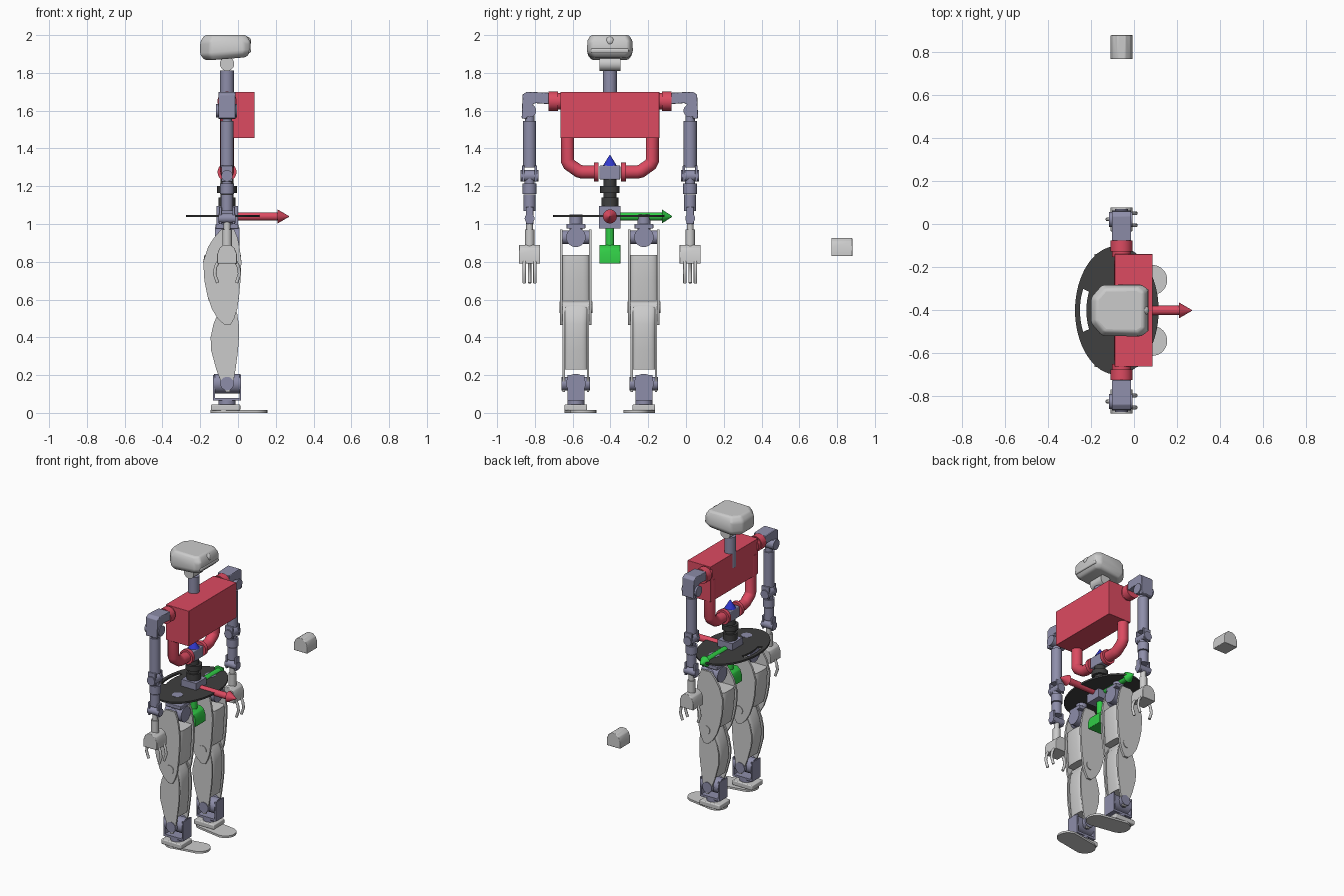
import bpy, bmesh, math
from mathutils import Vector

if "Cube" in bpy.data.objects:
    bpy.data.objects.remove(bpy.data.objects["Cube"])

CX, CY = -0.058, -0.403   # robot centre line (it faces +x)


def mat(name, r, g, b):
    m = bpy.data.materials.new(name)
    m.diffuse_color = (r, g, b, 1)
    m.use_nodes = True
    m.node_tree.nodes["Principled BSDF"].inputs["Base Color"].default_value = m.diffuse_color
    return m


RED = mat("red", 0.72, 0.07, 0.12)
STEEL = mat("steel_blue", 0.27, 0.27, 0.40)
GREEN = mat("green", 0.03, 0.6, 0.06)
BLUE = mat("blue", 0.03, 0.04, 0.62)
DARK = mat("dark", 0.05, 0.05, 0.05)


def finish(bm, name, m=None, bevel=0, angle=35):
    bmesh.ops.recalc_face_normals(bm, faces=bm.faces)
    me = bpy.data.meshes.new(name)
    bm.to_mesh(me)
    bm.free()
    ob = bpy.data.objects.new(name, me)
    bpy.context.collection.objects.link(ob)
    if m:
        me.materials.append(m)
    bpy.ops.object.select_all(action='DESELECT')
    ob.select_set(True)
    bpy.context.view_layer.objects.active = ob
    bpy.ops.object.shade_smooth_by_angle(angle=math.radians(angle))
    if bevel:
        b = ob.modifiers.new("bevel", 'BEVEL')
        b.width, b.segments = bevel, 3
    return ob


def box(name, x, y, z, m=None, bevel=0):
    """Box from (min, max) ranges."""
    bm = bmesh.new()
    bmesh.ops.create_cube(bm, size=1)
    for v in bm.verts:
        v.co = [(r[0] + r[1]) / 2 + c * (r[1] - r[0]) for r, c in zip((x, y, z), v.co)]
    return finish(bm, name, m, bevel)


def rod(name, a, b, r, m=None, r2=None, n=28):
    """Cylinder or cone between two points."""
    a, b = Vector(a), Vector(b)
    bm = bmesh.new()
    bmesh.ops.create_cone(bm, cap_ends=True, segments=n, radius1=r,
                          radius2=r if r2 is None else r2, depth=(b - a).length)
    q = (b - a).to_track_quat('Z', 'Y')
    for v in bm.verts:
        v.co = q @ v.co + (a + b) / 2
    return finish(bm, name, m)


def ball(name, c, r, m=None):
    bm = bmesh.new()
    bmesh.ops.create_uvsphere(bm, u_segments=24, v_segments=14, radius=r)
    bmesh.ops.translate(bm, verts=bm.verts, vec=c)
    return finish(bm, name, m)


def prism(name, pts, axis, lo, hi, m=None, bevel=0):
    """Profile extruded along y (pts are x,z) or z (pts are x,y)."""
    bm = bmesh.new()
    mk = (lambda p, t: (p[0], t, p[1])) if axis == 'y' else (lambda p, t: (p[0], p[1], t))
    f = bm.faces.new([bm.verts.new(mk(p, lo)) for p in pts])
    ext = bmesh.ops.extrude_face_region(bm, geom=[f])['geom']
    d = Vector(mk((0, 0), hi - lo))
    bmesh.ops.translate(bm, verts=[g for g in ext if isinstance(g, bmesh.types.BMVert)], vec=d)
    return finish(bm, name, m, bevel)


def tube(name, pts, r, m=None, curved=False):
    cu = bpy.data.curves.new(name, 'CURVE')
    cu.dimensions, cu.bevel_depth, cu.bevel_resolution = '3D', r, 5
    cu.use_fill_caps = True
    sp = cu.splines.new('POLY')
    sp.points.add(len(pts) - 1)
    for p, c in zip(sp.points, pts):
        p.co = (*c, 1)
    ob = bpy.data.objects.new(name, cu)
    bpy.context.collection.objects.link(ob)
    if m:
        cu.materials.append(m)
    return ob


def loft(name, rows, y, n=32, e=0.5):
    """Rounded limb shell; rows are (z, back x, front x, half width)."""
    bm = bmesh.new()
    rings = []
    for z, x0, x1, w in rows:
        ring = []
        for i in range(n):
            t = 2 * math.pi * i / n
            c, s = math.cos(t), math.sin(t)
            ring.append(bm.verts.new(((x0 + x1) / 2 + (x1 - x0) / 2 * math.copysign(abs(c) ** e, c),
                                      y + w * math.copysign(abs(s) ** e, s), z)))
        rings.append(ring)
    for a, b in zip(rings, rings[1:]):
        for i in range(n):
            bm.faces.new((a[i], a[(i + 1) % n], b[(i + 1) % n], b[i]))
    bm.faces.new(rings[0])
    bm.faces.new(rings[-1])
    return finish(bm, name)


def palm(name, y, z0, m=None, h=0.1):
    """D-shaped hand block with an arched top."""
    pts = [(CX - 0.052, z0), (CX + 0.052, z0), (CX + 0.052, z0 + h * 0.5), (CX + 0.04, z0 + h * 0.82),
           (CX + 0.018, z0 + h), (CX - 0.018, z0 + h), (CX - 0.04, z0 + h * 0.82), (CX - 0.052, z0 + h * 0.5)]
    return prism(name, pts, 'y', y - 0.056, y + 0.056, m, 0.004)


# head and neck
head = [(-0.2, -0.06), (-0.2, 0.06), (-0.15, 0.118), (0.03, 0.122), (0.065, 0.1),
        (0.065, -0.1), (0.03, -0.122), (-0.15, -0.118)]
bm = bmesh.new()
rings = [[bm.verts.new(((x + 0.06) * k - 0.06, CY + y * k, z - (0.015 if x < -0.1 and z < 1.95 else 0)))
          for x, y in head] for z, k in ((1.882, 0.82), (1.91, 1), (1.965, 1), (2.0, 0.84))]
for a, b in zip(rings, rings[1:]):
    for i in range(8):
        bm.faces.new((a[i], a[(i + 1) % 8], b[(i + 1) % 8], b[i]))
bm.faces.new(rings[0])
bm.faces.new(rings[-1])
finish(bm, "head", None, 0.012, 50)
ball("eye", (0.045, CY, 1.967), 0.025)
box("mouth_bar", (0.04, 0.068), (CY - 0.1, CY + 0.1), (1.905, 1.93), None, 0.008)
rod("neck_pivot", (CX, CY - 0.055, 1.848), (CX, CY + 0.055, 1.848), 0.038)
rod("neck", (CX, CY, 1.6), (CX, CY, 1.812), 0.037, STEEL)

# torso with the two bent support tubes
box("torso", (-0.09, 0.087), (CY - 0.262, CY + 0.262), (1.455, 1.7), RED, 0.002)
for s in (-1, 1):
    tube("support_tube", [(CX, CY + s * o, z) for o, z in
                          ((0.225, 1.6), (0.225, 1.335), (0.215, 1.315), (0.165, 1.28), (0.145, 1.275), (0.08, 1.275))],
         0.036, RED)
    rod("tube_collar", (CX, CY + s * 0.06, 1.275), (CX, CY + s * 0.085, 1.275), 0.05, RED)
    rod("shoulder_joint", (CX, CY + s * 0.25, 1.65), (CX, CY + s * 0.3, 1.65), 0.044, RED)
    rod("shoulder_cap", (CX, CY + s * 0.275, 1.65), (CX, CY + s * 0.325, 1.65), 0.051, RED)

# waist column and pelvis
box("waist_block", (CX - 0.035, CX + 0.035), (CY - 0.055, CY + 0.055), (1.235, 1.31), STEEL, 0.006)
rod("waist_post", (CX, CY, 1.08), (CX, CY, 1.25), 0.034, DARK)
rod("waist_flange", (CX, CY, 1.165), (CX, CY, 1.2), 0.052, DARK)
rod("waist_base", (CX, CY, 1.09), (CX, CY, 1.14), 0.045, DARK)
box("pelvis_block", (-0.115, 0), (CY - 0.057, CY + 0.057), (0.975, 1.095), STEEL)

# oval belt plate with a curved slot at the back
cu = bpy.data.curves.new("belt_plate", 'CURVE')
cu.dimensions, cu.fill_mode, cu.extrude = '2D', 'BOTH', 0.006
oval = [(0.195 * math.cos(t * math.pi / 32), 0.3 * math.sin(t * math.pi / 32)) for t in range(64)]
arc = [math.pi + 0.42 * (i / 8 - 1) for i in range(17)]
slot = [(0.172 * math.cos(t), 0.245 * math.sin(t)) for t in arc] + \
       [(0.142 * math.cos(t), 0.215 * math.sin(t)) for t in reversed(arc)]
for loop in (oval, slot):
    sp = cu.splines.new('POLY')
    sp.points.add(len(loop) - 1)
    for p, c in zip(sp.points, loop):
        p.co = (c[0], c[1], 0, 1)
    sp.use_cyclic_u = True
belt = bpy.data.objects.new("belt_plate", cu)
belt.location = (-0.08, CY, 1.042)
cu.materials.append(DARK)
bpy.context.collection.objects.link(belt)

# axis arrows
o = Vector((CX, CY, 1.04))
for name, d, m, a, b in (("forward_arrow", (1, 0, 0), RED, 0.268, 0.328),
                         ("side_arrow", (0, 1, 0), GREEN, 0.275, 0.33), ("up_arrow", (0, 0, 1), BLUE, 0.268, 0.325)):
    d = Vector(d)
    rod(name + "_shaft", o, o + d * a, 0.022, m)
    rod(name + "_tip", o + d * a, o + d * b, 0.037, m, 0.002)

# green hanging block and the detached one
rod("hanging_stem", (CX, CY, 0.86), (CX, CY, 0.98), 0.022, GREEN)
palm("hanging_block", CY, 0.79, GREEN)
palm("detached_block", 0.825, 0.83, None, 0.095)

# limb outlines: (z, back x, front x)
thigh = [(0.97, -0.09, -0.02), (0.93, -0.125, -0.003), (0.88, -0.158, 0.008), (0.8, -0.184, 0.018),
         (0.7, -0.178, 0.013), (0.62, -0.162, 0.006), (0.55, -0.138, -0.004), (0.5, -0.108, -0.02), (0.465, -0.07, -0.04)]
shin = [(0.575, -0.075, -0.035), (0.53, -0.105, -0.005), (0.47, -0.13, 0.004), (0.4, -0.145, 0.005),
        (0.33, -0.142, 0.0), (0.23, -0.115, -0.013), (0.16, -0.088, -0.025), (0.11, -0.065, -0.045)]


def side_plates(name, rows, y, w, t):
    pts = [(r[1], r[0]) for r in rows] + [(r[2], r[0]) for r in reversed(rows)]
    for k in (-1, 1):
        a, b = sorted((y + k * w, y + k * (w - t)))
        prism(name, pts, 'y', a, b)


for s in (-1, 1):
    # hip
    y = CY + s * 0.18
    rod("hip_yaw_motor", (CX, y, 0.95), (CX, y, 1.05), 0.035, STEEL)
    box("hip_yoke", (CX - 0.06, CX + 0.06), (y - 0.05, y + 0.05), (0.975, 1.0), STEEL, 0.004)
    rod("hip_roll_joint", (CX - 0.065, y, 0.93), (CX + 0.065, y, 0.93), 0.052, STEEL)
    rod("hip_pitch_joint", (CX, y - 0.08, 0.93), (CX, y + 0.08, 0.93), 0.036, STEEL)
    # thigh and shin shells
    side_plates("thigh_side", thigh, y, 0.084, 0.014)
    loft("thigh", [(0.835, -0.178, 0.015, 0.082)] + [(*r, 0.083) for r in thigh[3:6]] +
         [(0.595, -0.155, 0.003, 0.083)], y)
    side_plates("shin_side", shin, y, 0.07, 0.012)
    loft("shin", [(*r, 0.066) for r in shin[:6]], y)
    rod("knee_joint", (CX, y - 0.088, 0.56), (CX, y + 0.088, 0.56), 0.03)
    # ankle
    rod("ankle_pitch_joint", (CX, y - 0.075, 0.155), (CX, y + 0.075, 0.155), 0.036, STEEL)
    rod("ankle_roll_joint", (CX - 0.07, y, 0.155), (CX + 0.07, y, 0.155), 0.052, STEEL)
    for x in (CX - 0.075, CX + 0.065):
        box("ankle_bracket", (x, x + 0.01), (y - 0.045, y + 0.045), (0.07, 0.2), STEEL)
    box("ankle_base", (CX - 0.075, CX + 0.075), (y - 0.045, y + 0.045), (0.065, 0.08), STEEL)
    rod("ankle_post", (CX, y, 0.03), (CX, y, 0.075), 0.045, STEEL)
    # foot, toe turned a little inward
    yf = CY + s * 0.142
    toe = [(0.085 + 0.07 * math.cos(t * math.pi / 16), yf + 0.07 * math.sin(t * math.pi / 16)) for t in range(-8, 9)]
    heel = [(-0.075 - 0.07 * math.cos(t * math.pi / 16), y - s * 0.01 - 0.07 * math.sin(t * math.pi / 16))
            for t in range(-8, 9)]
    prism("sole", toe + heel, 'z', 0, 0.014)
    box("foot_mount", (CX - 0.085, CX + 0.07), (y - 0.06, y + 0.06), (0.012, 0.045), None, 0.006)

    # arm: shoulder bracket, upper arm, elbow, forearm
    y = CY + s * 0.425
    pr = [(0.325, 1.695), (0.44, 1.7), (0.462, 1.685), (0.467, 1.56), (0.44, 1.555), (0.43, 1.62), (0.395, 1.64), (0.325, 1.635)]
    ob = prism("shoulder_bracket", [(CY + s * a, b) for a, b in pr], 'y', -CX - 0.045, -CX + 0.045, STEEL, 0.004)
    ob.rotation_euler = (0, 0, math.pi / 2)
    rod("shoulder_pivot", (CX - 0.058, y, 1.6), (CX + 0.052, y, 1.6), 0.035, STEEL)
    rod("upper_arm", (CX, y, 1.3), (CX, y, 1.545), 0.035, STEEL)
    rod("upper_arm_neck", (CX, y, 1.53), (CX, y, 1.6), 0.025, STEEL)
    for k in (-1, 1):
        a, b = sorted((y + k * 0.026, y + k * 0.04))
        box("elbow_fork", (CX - 0.03, CX + 0.03), (a, b), (1.225, 1.31), STEEL, 0.004)
        box("wrist_fork", (CX + k * 0.035 - 0.007, CX + k * 0.035 + 0.007), (y - 0.02, y + 0.02), (1.0, 1.09), STEEL, 0.003)
    rod("elbow_joint", (CX, y - 0.048, 1.255), (CX, y + 0.048, 1.255), 0.03, STEEL)
    rod("elbow_core", (CX, y, 1.17), (CX, y, 1.25), 0.026, STEEL)
    rod("forearm_upper", (CX, y, 1.16), (CX, y, 1.215), 0.037, STEEL)
    rod("forearm_lower", (CX, y, 1.07), (CX, y, 1.155), 0.032, STEEL)
    rod("wrist_joint", (CX - 0.045, y, 1.03), (CX + 0.045, y, 1.03), 0.026, STEEL)
    rod("wrist_post", (CX, y, 0.93), (CX, y, 1.04), 0.018)
    # hand with two fingers and a thumb on the opposite side
    rod("hand_stem", (CX, y, 0.87), (CX, y, 0.97), 0.025)
    palm("palm", y, 0.79)
    for k, dy in ((1, -0.028), (1, 0.028), (-1, 0)):
        tube("finger", [(CX + k * a, y + dy, z) for a, z in ((0.04, 0.81), (0.06, 0.775), (0.066, 0.735), (0.05, 0.688))], 0.009)
